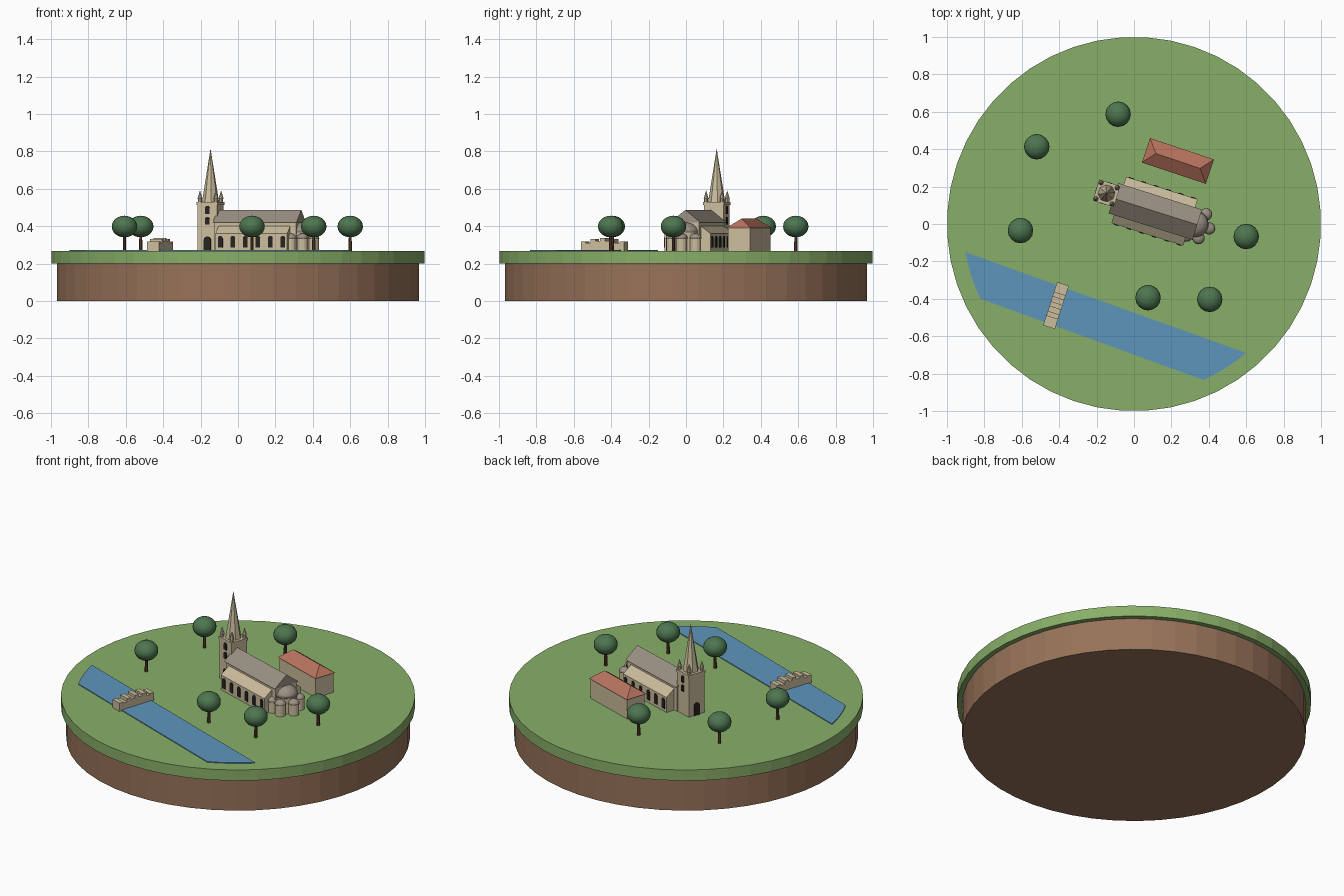
import bpy, bmesh, math
from mathutils import Matrix, Vector

cube = bpy.data.objects.get("Cube")
if cube:
    bpy.data.objects.remove(cube, do_unlink=True)

GROUND = 0.267


def material(name, *rgb):
    m = bpy.data.materials.new(name)
    m.use_nodes = True
    m.diffuse_color = (*rgb, 1)
    m.node_tree.nodes["Principled BSDF"].inputs["Base Color"].default_value = (*rgb, 1)
    return m


GRASS = material("grass green", 0.25, 0.43, 0.14)
EARTH = material("earth brown", 0.31, 0.17, 0.10)
WATER = material("water blue", 0.11, 0.30, 0.50)
STONE = material("pale stone", 0.60, 0.51, 0.34)
SLATE = material("grey slate", 0.33, 0.28, 0.23)
TILE = material("red tile", 0.48, 0.17, 0.11)
LEAF = material("leaf green", 0.075, 0.18, 0.08)
BARK = material("bark brown", 0.13, 0.055, 0.028)
DARK = material("dark opening", 0.02, 0.017, 0.015)


def frame(x, y, degrees, z=0.0):
    return Matrix.Translation((x, y, z)) @ Matrix.Rotation(math.radians(degrees), 4, 'Z')


def finish(bm, name, mat, place, smooth=False):
    bmesh.ops.recalc_face_normals(bm, faces=bm.faces)
    bm.transform(place)
    mesh = bpy.data.meshes.new(name)
    for f in bm.faces:
        f.smooth = smooth
    bm.to_mesh(mesh)
    bm.free()
    mesh.materials.append(mat)
    ob = bpy.data.objects.new(name, mesh)
    bpy.context.collection.objects.link(ob)
    return ob


def box(name, mat, place, x, y, z):
    """Box from (low, high) ranges."""
    bm = bmesh.new()
    bmesh.ops.create_cube(bm, size=1)
    for v in bm.verts:
        v.co = [lo + (c + 0.5) * (hi - lo) for c, (lo, hi) in zip(v.co, (x, y, z))]
    return finish(bm, name, mat, place)


def prism(name, mat, place, outline, axis, low, high):
    """Extrude a closed outline along an axis; outline lies in the other two."""
    bm = bmesh.new()

    def at(p, d):
        co = list(p)
        co.insert(axis, d)
        return Vector(co)
    face = bm.faces.new([bm.verts.new(at(p, low)) for p in outline])
    ext = bmesh.ops.extrude_face_region(bm, geom=[face])
    for v in ext["geom"]:
        if isinstance(v, bmesh.types.BMVert):
            v.co[axis] = high
    return finish(bm, name, mat, place)


def lathe(name, mat, place, profile, sides, smooth=False):
    """Solid of revolution; radius 0 closes to a point."""
    bm = bmesh.new()
    rings = []
    for r, z in profile:
        if r < 1e-5:
            rings.append([bm.verts.new((0, 0, z))] * sides)
        else:
            rings.append([bm.verts.new((r * math.cos(a), r * math.sin(a), z))
                          for a in (math.tau * (i + 0.5) / sides for i in range(sides))])
    for a, b in zip(rings, rings[1:]):
        for i in range(sides):
            j = (i + 1) % sides
            bm.faces.new(list(dict.fromkeys((a[i], a[j], b[j], b[i]))))
    for ring in (rings[0], rings[-1]):
        if ring[0] != ring[1]:
            bm.faces.new(ring)
    return finish(bm, name, mat, place, smooth)


def dome(radius, base, height, steps=5):
    return [(radius * math.cos(t), base + height * math.sin(t))
            for t in (math.pi / 2 * i / steps for i in range(steps + 1))]


def arch(centre, width, low, high):
    """Round-headed opening outline."""
    r = width / 2
    head = [(centre + r * math.cos(t), high - r + r * math.sin(t))
            for t in (math.pi * i / 6 for i in range(7))]
    return [(centre - r, low), (centre + r, low)] + head


# Island
lathe("earth_base", EARTH, Matrix(), [(0.97, 0), (0.97, 0.2)], 48)
lathe("grass_disc", GRASS, Matrix(), [(1, 0.2), (1, GROUND)], 48)

# River: a band ending along a circle inside the rim
banks = []
for start, end in ((189.5, 206), (294, 311)):
    banks += [(0.913 * math.cos(a), 0.913 * math.sin(a))
              for a in (math.radians(start + (end - start) * i / 4) for i in range(5))]
prism("river", WATER, Matrix(), banks, 2, GROUND - 0.005, GROUND + 0.005)

# Church
church = frame(0.114, 0.067, -17.5)
box("nave_walls", STONE, church, (-0.23, 0.23), (-0.075, 0.075), (GROUND, 0.425))
prism("nave_roof", SLATE, church, [(-0.085, 0.42), (0.085, 0.42), (0, 0.487)], 0, -0.235, 0.235)
for side, label in ((-1, "front"), (1, "back")):
    section = [(0.07 * side, GROUND), (0.13 * side, GROUND),
               (0.13 * side, 0.36), (0.07 * side, 0.405)]
    prism(label + "_aisle", STONE, church, section, 0, -0.205, 0.197)
    for i in range(6):
        prism(f"{label}_aisle_window_{i + 1}", DARK, church,
              arch(-0.177 + 0.07 * i, 0.026, 0.285, 0.348), 1, 0.127 * side, 0.134 * side)

# Apse with a ring of small chapels
apse = church @ Matrix.Translation((0.225, 0, 0))
lathe("apse_wall", STONE, apse, [(0.066, GROUND), (0.066, 0.365)], 24)
lathe("apse_dome", SLATE, apse, dome(0.07, 0.365, 0.055), 24, True)
for i, angle in enumerate((-110, -60, 0, 60)):
    t = math.radians(angle)
    spot = apse @ Matrix.Translation((0.077 * math.cos(t), 0.077 * math.sin(t), 0))
    lathe(f"chapel_wall_{i + 1}", STONE, spot, [(0.03, GROUND), (0.03, 0.335)], 16)
    lathe(f"chapel_dome_{i + 1}", SLATE, spot, dome(0.033, 0.335, 0.026), 16, True)

# Tower, spire and corner pinnacles
tower = church @ Matrix.Translation((-0.278, 0.014, 0))
H = 0.055
TOP = 0.522
box("tower", STONE, tower, (-H, H), (-H, H), (GROUND, TOP))
box("tower_cornice", STONE, tower, (-H - 0.004, H + 0.004), (-H - 0.004, H + 0.004), (TOP - 0.01, TOP + 0.006))
lathe("spire", STONE, tower, [(0.047, TOP), (0, 0.815)], 8)
for i, (sx, sy) in enumerate(((-1, -1), (1, -1), (1, 1), (-1, 1))):
    corner = tower @ Matrix.Translation((sx * 0.045, sy * 0.045, 0))
    lathe(f"pinnacle_{i + 1}", STONE, corner,
          [(0.011, TOP), (0.011, 0.545), (0.013, 0.548), (0, 0.592)], 8)
for side, label in ((-1, "front"), (1, "back")):
    for i, (low, high) in enumerate(((0.41, 0.45), (0.465, 0.508))):
        prism(f"{label}_tower_window_{i + 1}", DARK, tower,
              arch(0, 0.024, low, high), 1, side * (H - 0.002), side * (H + 0.005))
prism("front_tower_door", DARK, tower, arch(0, 0.04, GROUND, 0.345), 1, -H - 0.005, -H + 0.002)
prism("west_door", DARK, tower, arch(0, 0.04, GROUND, 0.345), 0, -H - 0.005, -H + 0.002)

# House with a hipped roof
house = frame(0.235, 0.337, -18.5)
L, W, EAVE = 0.18, 0.069, 0.39
box("house_walls", STONE, house, (-L + 0.007, L - 0.007), (-W + 0.007, W - 0.007), (GROUND, EAVE))
bm = bmesh.new()
eaves = [bm.verts.new((x, y, EAVE)) for x, y in ((-L, -W), (L, -W), (L, W), (-L, W))]
ridge = [bm.verts.new((x, 0, 0.44)) for x in (-0.125, 0.125)]
for loop in ((eaves[0], eaves[1], ridge[1], ridge[0]), (eaves[2], eaves[3], ridge[0], ridge[1]),
             (eaves[1], eaves[2], ridge[1]), (eaves[3], eaves[0], ridge[0]), eaves):
    bm.faces.new(loop)
finish(bm, "house_roof", TILE, house)

# Bridge of stepped stone blocks, humped in the middle
bridge = frame(-0.417, -0.436, -18)
COUNT, STEP = 9, 0.027
for i in range(COUNT):
    k = i - COUNT // 2
    height = 0.322 - 0.0012 * k * k + (0.015 if i % 2 == 0 else 0)
    box(f"bridge_block_{i + 1}", STONE, bridge, (-0.033, 0.033),
        ((k - 0.5) * STEP, (k + 0.5) * STEP), (GROUND, height))

# Trees
SPOTS = ((-0.085, 0.587), (-0.52, 0.413), (-0.607, -0.035),
         (0.6, -0.067), (0.075, -0.394), (0.405, -0.403))
for i, (x, y) in enumerate(SPOTS):
    place = frame(x, y, 0)
    lathe(f"tree_trunk_{i + 1}", BARK, place, [(0.01, GROUND), (0.008, 0.36)], 8)
    bm = bmesh.new()
    bmesh.ops.create_uvsphere(bm, u_segments=16, v_segments=12, radius=0.068)
    finish(bm, f"tree_crown_{i + 1}", LEAF,
           frame(x, y, 0, 0.398) @ Matrix.Diagonal((1, 1, 0.85, 1)), True)
